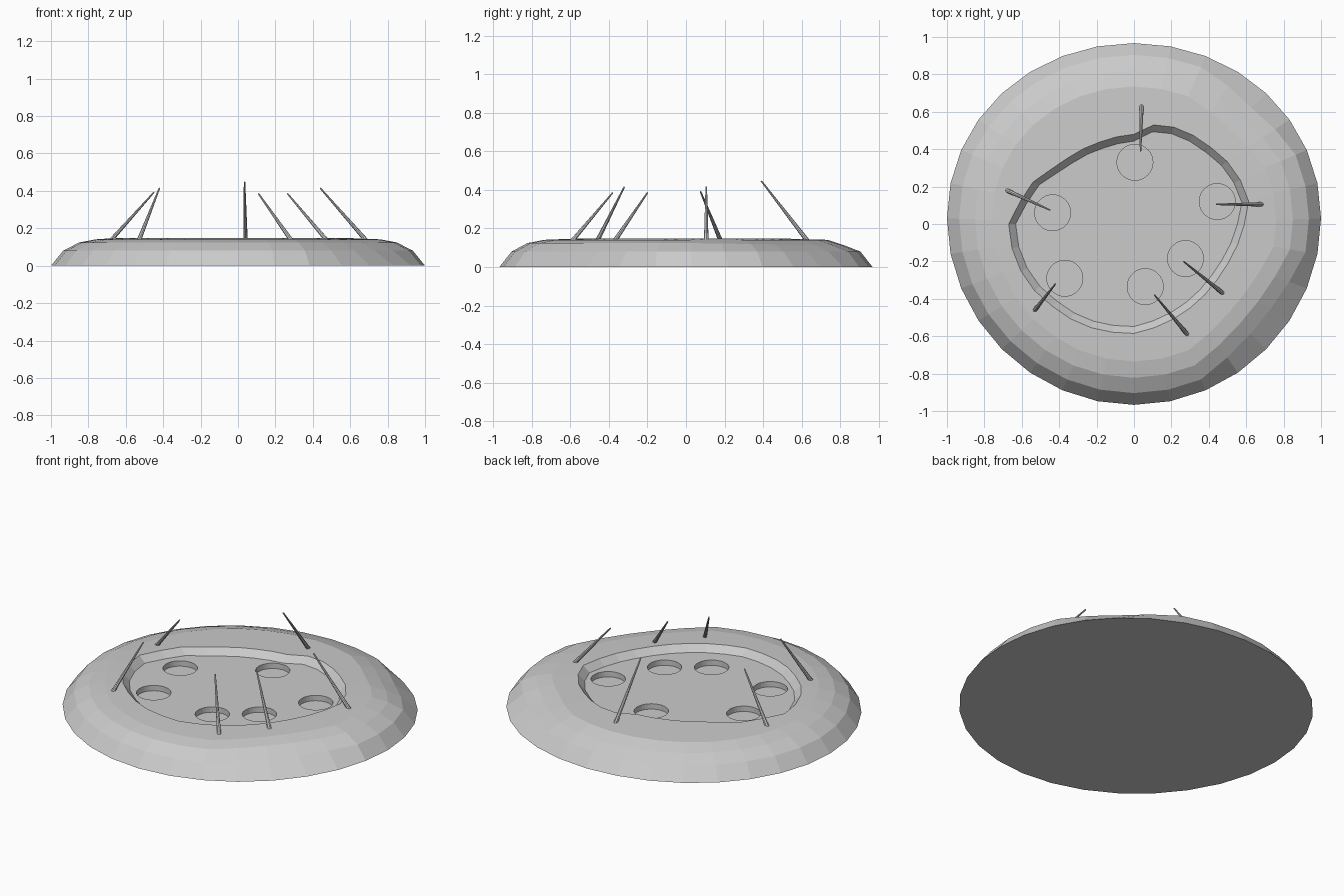
import bpy, bmesh, math
from mathutils import Vector

old = bpy.data.objects.get("Cube")
if old:
    bpy.data.objects.remove(old, do_unlink=True)

grey = bpy.data.materials.new("stone grey")
grey.use_nodes = True
grey.diffuse_color = (0.6, 0.6, 0.6, 1)
grey.node_tree.nodes["Principled BSDF"].inputs["Base Color"].default_value = (0.6, 0.6, 0.6, 1)


def make_object(name, bm):
    bmesh.ops.recalc_face_normals(bm, faces=bm.faces)
    mesh = bpy.data.meshes.new(name)
    bm.to_mesh(mesh)
    bm.free()
    mesh.materials.append(grey)
    obj = bpy.data.objects.new(name, mesh)
    bpy.context.scene.collection.objects.link(obj)
    return obj


def cone_between(name, start, end, r1, r2, sides):
    axis = Vector(end) - Vector(start)
    bm = bmesh.new()
    bmesh.ops.create_cone(bm, cap_ends=True, segments=sides,
                          radius1=r1, radius2=r2, depth=axis.length)
    turn = axis.to_track_quat('Z', 'Y').to_matrix()
    bmesh.ops.rotate(bm, verts=bm.verts, matrix=turn)
    bmesh.ops.translate(bm, verts=bm.verts, vec=(Vector(start) + Vector(end)) / 2)
    return make_object(name, bm)


# Irregular pit edge: radius in each of 32 directions, from +x anticlockwise
PIT = [.59, .625, .615, .60, .58, .57, .56, .54, .48, .475, .475, .485, .50, .53, .585, .62,
       .67, .665, .655, .64, .62, .61, .60, .59, .585, .565, .55, .54, .535, .535, .545, .565]
COUNT = len(PIT)
RIM_Z, FLOOR_Z = 0.147, 0.108
# Outer slope: scale of the footprint and height
SLOPE = [(1, 0), (.935, .08), (.85, .124), (.76, .141)]
# Directions where the slope is worn inwards
WORN = {3: .97, 4: .95, 5: .97, 27: .96, 28: .94, 29: .94, 30: .96}


def footprint(i):
    a = math.tau * i / COUNT
    return Vector((math.cos(a), .967 * math.sin(a) + .03 * math.cos(a) ** 2, 0))


def pit_edge(i, inset=0):
    a = math.tau * i / COUNT
    r = PIT[i] - inset
    return Vector((r * math.cos(a), r * math.sin(a), 0))


# Mound: rings from the ground up over the rim and down to the pit floor
bm = bmesh.new()
rings = []
for level, (scale, z) in enumerate(SLOPE):
    ring = []
    for i in range(COUNT):
        p = footprint(i) * scale * (WORN.get(i, 1) if level else 1)
        back = max(0, math.sin(math.tau * i / COUNT))
        p.z = z - (.012 * back if level == 2 else 0)
        ring.append(bm.verts.new(p))
    rings.append(ring)
for inset, z in ((0, RIM_Z), (.037, FLOOR_Z)):
    rings.append([bm.verts.new(pit_edge(i, inset) + Vector((0, 0, z))) for i in range(COUNT)])
for low, high in zip(rings, rings[1:]):
    for i in range(COUNT):
        j = (i + 1) % COUNT
        bm.faces.new((low[i], low[j], high[j], high[i]))
bm.faces.new(rings[0])
bm.faces.new(rings[-1])
mound = make_object("mound", bm)

# Round holes sunk into the pit floor
HOLES = [(.005, .33), (.445, .12), (.275, -.185), (.06, -.335), (-.37, -.29), (-.435, .06)]
cutters = []
for x, y in HOLES:
    cutter = cone_between("hole_cutter", (x, y, .075), (x, y, .2), .096, .096, 32)
    cutter.hide_render = True
    mod = mound.modifiers.new("hole", 'BOOLEAN')
    mod.operation = 'DIFFERENCE'
    mod.solver = 'EXACT'
    mod.object = cutter
    cutters.append(cutter)
bpy.context.view_layer.objects.active = mound
for mod in list(mound.modifiers):
    bpy.ops.object.modifier_apply(modifier=mod.name)
for cutter in cutters:
    bpy.data.objects.remove(cutter, do_unlink=True)

# Thin stakes on the rim, leaning in over the pit: foot x, y and tip x, y, z
STAKES = [(-.68, .18, -.45, .075, .392), (-.53, -.46, -.42, -.32, .415),
          (.04, .63, .035, .39, .447), (.285, -.59, .11, -.38, .385),
          (.475, -.37, .265, -.2, .385), (.685, .105, .44, .105, .415)]
for x, y, tx, ty, tz in STAKES:
    cone_between("stake", (x, y, .135), (tx, ty, tz), .012, .004, 8)
